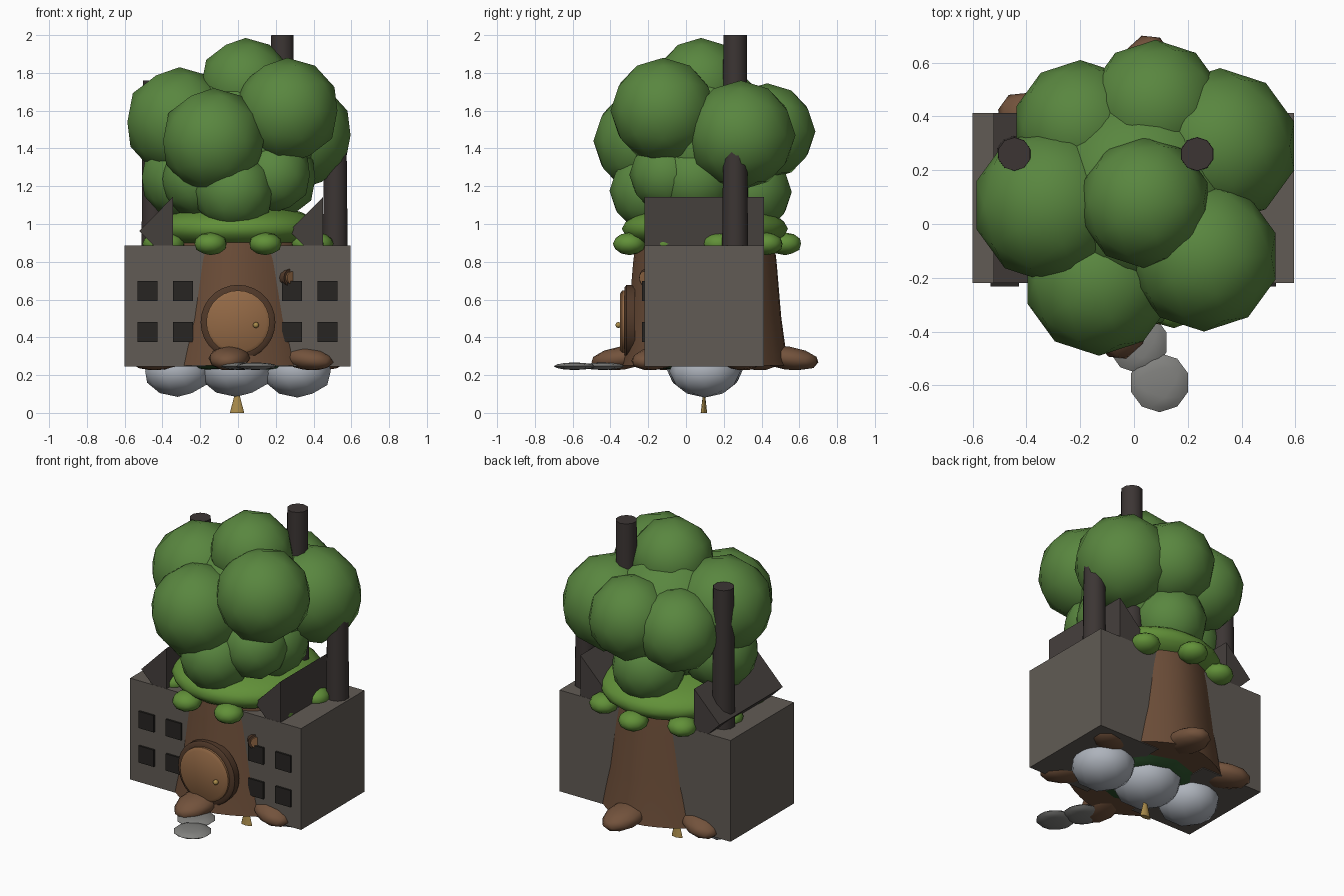
import bpy, bmesh, math
from mathutils import Vector, Matrix

if "Cube" in bpy.data.objects:
    bpy.data.objects.remove(bpy.data.objects["Cube"])

CY = 0.10  # y of the tree axis


def mat(name, r, g, b):
    m = bpy.data.materials.new(name)
    m.diffuse_color = (r, g, b, 1)
    m.use_nodes = True
    m.node_tree.nodes["Principled BSDF"].inputs["Base Color"].default_value = m.diffuse_color
    return m


LEAF = mat("leaf", 0.10, 0.24, 0.05)
MOSS = mat("moss", 0.12, 0.28, 0.04)
GROUND = mat("ground", 0.03, 0.10, 0.03)
BARK = mat("bark", 0.15, 0.075, 0.04)
ROOT = mat("root", 0.17, 0.085, 0.045)
FRAME = mat("frame", 0.08, 0.04, 0.022)
DOOR = mat("door", 0.29, 0.14, 0.06)
BRASS = mat("brass", 0.40, 0.26, 0.07)
WALL = mat("wall", 0.12, 0.105, 0.09)
ROOF = mat("roof", 0.06, 0.05, 0.046)
PANE = mat("pane", 0.02, 0.018, 0.016)
PIPE = mat("pipe", 0.045, 0.036, 0.034)
CLOUD = mat("cloud", 0.42, 0.45, 0.50)
STONE = mat("stone", 0.22, 0.22, 0.21)


def finish(name, bm, material, smooth=None):
    bmesh.ops.recalc_face_normals(bm, faces=bm.faces)
    me = bpy.data.meshes.new(name)
    bm.to_mesh(me)
    bm.free()
    ob = bpy.data.objects.new(name, me)
    bpy.context.collection.objects.link(ob)
    me.materials.append(material)
    if smooth:
        bpy.context.view_layer.objects.active = ob
        ob.select_set(True)
        bpy.ops.object.shade_smooth_by_angle(angle=math.radians(smooth))
        ob.select_set(False)
    return ob


def blob(name, loc, size, material, turn=0, tilt=0, detail=2):
    bm = bmesh.new()
    bmesh.ops.create_icosphere(bm, subdivisions=detail, radius=1)
    m = (Matrix.Translation(loc) @ Matrix.Rotation(turn, 4, 'Z')
         @ Matrix.Rotation(tilt, 4, 'Y') @ Matrix.Diagonal((*size, 1)))
    bm.transform(m)
    return finish(name, bm, material, 80)


def box(name, lo, hi, material):
    lo, hi = Vector(lo), Vector(hi)
    bm = bmesh.new()
    bmesh.ops.create_cube(bm, size=1)
    bm.transform(Matrix.Translation((lo + hi) / 2) @ Matrix.Diagonal((*(hi - lo), 1)))
    return finish(name, bm, material)


def cone(name, loc, r1, r2, depth, sides, material, axis=(0, 0, 1), squash=1):
    bm = bmesh.new()
    bmesh.ops.create_cone(bm, cap_ends=True, segments=sides, radius1=r1, radius2=r2, depth=depth)
    turn = Vector((0, 0, 1)).rotation_difference(Vector(axis)).to_matrix().to_4x4()
    bm.transform(Matrix.Translation(loc) @ turn @ Matrix.Diagonal((1, squash, 1, 1)))
    return finish(name, bm, material, 50)


def revolve(name, profile, sides, material, wave=0.0, place=Matrix(), closed=False):
    # (radius, height) profile spun round z; wave adds six soft flutes
    bm = bmesh.new()
    rings = []
    for r, z in profile:
        ring = []
        for i in range(sides):
            a = math.tau * i / sides
            k = r * (1 + wave * math.cos(6 * (a - math.radians(24))))
            ring.append(bm.verts.new((k * math.cos(a), k * math.sin(a), z)))
        rings.append(ring)
    pairs = list(zip(rings, rings[1:])) + ([(rings[-1], rings[0])] if closed else [])
    for a, b in pairs:
        for i in range(sides):
            j = (i + 1) % sides
            bm.faces.new((a[i], a[j], b[j], b[i]))
    if not closed:
        bm.faces.new(rings[0])
        bm.faces.new(rings[-1])
    bm.transform(place)
    return finish(name, bm, material, 50)


# Fluted trunk and its six roots
revolve("trunk", [(0.435, 0.25), (0.40, 0.5), (0.375, 0.8), (0.355, 0.96)], 36, BARK, 0.015,
        Matrix.Translation((0, CY, 0)))
for i in range(6):
    a = math.radians(24 + 60 * i)
    blob(f"root_{i}", (0.44 * math.cos(a), CY + 0.44 * math.sin(a), 0.29),
         (0.17, 0.11, 0.062), ROOT, a, math.radians(8))

# Two apartment blocks with windows and one-sided roofs
for side, x in (("left", -0.385), ("right", 0.38)):
    box(side + "_block", (x - 0.215, -0.22, 0.245), (x + 0.215, 0.413, 0.885), WALL)
    for i, dx in enumerate((-0.095, 0.095)):
        for j, z in enumerate((0.427, 0.645)):
            box(f"{side}_window_{i}{j}", (x + dx - 0.053, -0.232, z - 0.053),
                (x + dx + 0.053, -0.21, z + 0.053), PANE)
    px = x + (0.04 if side == "left" else 0.07)
    bm = bmesh.new()
    face = bm.faces.new([bm.verts.new((px + u, -0.219, z))
                         for u, z in ((0, 1.143), (-0.178, 0.962), (0, 0.785))])
    ext = bmesh.ops.extrude_face_region(bm, geom=[face])["geom"]
    bmesh.ops.translate(bm, vec=(0, 0.631, 0), verts=[v for v in ext if isinstance(v, bmesh.types.BMVert)])
    finish(side + "_roof", bm, ROOF)

# Chimney pipes
for i, (x, top) in enumerate(((-0.445, 1.76), (0.235, 2.0), (0.515, 1.5))):
    cone(f"chimney_{i}", (x, 0.26, (0.87 + top) / 2), 0.069, 0.062, top - 0.87, 10, PIPE)

# Round door with frame and knob
front = Matrix.Translation((0, -0.30, 0.48)) @ Matrix.Rotation(math.pi / 2, 4, 'X')
revolve("door_frame", [(0.155, -0.03), (0.198, -0.03), (0.198, 0.015), (0.185, 0.025), (0.155, 0.025)],
        28, FRAME, 0, front, True)
revolve("door", [(0.168, -0.03), (0.168, 0.038), (0.150, 0.05)], 28, DOOR, 0, front)
blob("door_knob", (0.095, -0.358, 0.465), (0.016, 0.016, 0.016), BRASS)

# Small round side window in the trunk
out = Vector((0.66, -0.75, 0))
cone("side_window_frame", Vector((0.262, -0.198, 0.715)), 0.047, 0.047, 0.05, 14, FRAME, out)
cone("side_window_pane", Vector((0.268, -0.204, 0.715)), 0.034, 0.034, 0.055, 14, DOOR, out)

# Moss collar with nine hanging tufts
blob("moss_collar", (0, CY, 0.975), (0.44, 0.44, 0.135), MOSS, detail=3)
for i in range(9):
    a = math.radians(90 + 40 * i)
    blob(f"moss_tuft_{i}", (0.425 * math.cos(a), CY + 0.425 * math.sin(a), 0.895),
         (0.088, 0.088, 0.06), MOSS, a)

# Crown of leaf clusters: x, y, z, radius
CROWN = [
    (0.02, 0.12, 1.43, 0.40), (0.04, 0.08, 1.74, 0.245), (-0.31, 0.07, 1.54, 0.29),
    (0.26, -0.12, 1.60, 0.28), (0.32, 0.29, 1.47, 0.29), (0.08, 0.43, 1.49, 0.255),
    (-0.20, 0.36, 1.46, 0.25), (-0.13, -0.21, 1.44, 0.28), (-0.02, -0.19, 1.175, 0.215),
    (-0.29, 0.08, 1.25, 0.23), (0.20, 0.05, 1.24, 0.22), (0.02, 0.34, 1.17, 0.22),
    (-0.20, -0.07, 1.24, 0.21), (0.19, -0.10, 1.26, 0.20),
]
for i, (x, y, z, r) in enumerate(CROWN):
    blob(f"leaf_cluster_{i}", (x, y, z), (r, r, r), LEAF)

# Floating base: ground, clouds, stepping stones, bell
blob("ground_disc", (0, CY, 0.25), (0.28, 0.28, 0.03), GROUND)
for i, (x, z, r) in enumerate(((-0.32, 0.22, 0.18), (-0.01, 0.235, 0.2), (0.315, 0.22, 0.185))):
    blob(f"cloud_{i}", (x, CY, z), (r, r * 1.02, r * 0.75), CLOUD)
for i, (x, y) in enumerate(((0.015, -0.44), (0.095, -0.59))):
    blob(f"stepping_stone_{i}", (x, y, 0.247), (0.112, 0.11 if i else 0.115, 0.02), STONE)
cone("bell", (-0.005, 0.095, 0.05), 0.038, 0.012, 0.1, 8, BRASS, squash=0.45)
